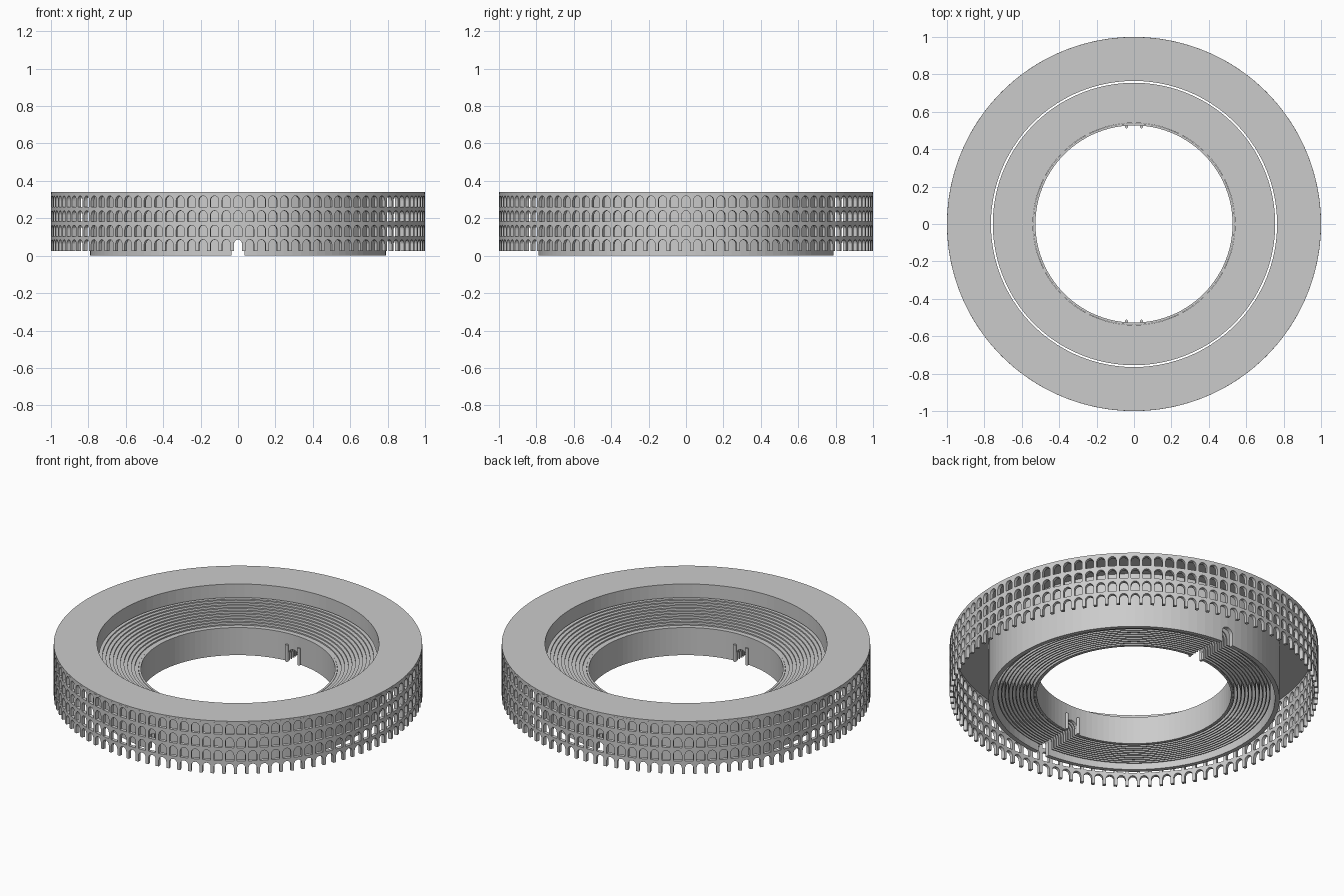
import bpy, bmesh, math

if "Cube" in bpy.data.objects:
    bpy.data.objects.remove(bpy.data.objects["Cube"])

stone = bpy.data.materials.new("grey_stone")
stone.diffuse_color = (0.6, 0.6, 0.6, 1)
stone.use_nodes = True
stone.node_tree.nodes["Principled BSDF"].inputs["Base Color"].default_value = stone.diffuse_color

BAYS = 100      # arches around the outer wall
Z_LOW = 0.025   # underside of the arcade and seating


def finish(bm, name):
    me = bpy.data.meshes.new(name)
    bm.to_mesh(me)
    bm.free()
    me.materials.append(stone)
    ob = bpy.data.objects.new(name, me)
    bpy.context.collection.objects.link(ob)
    return ob


def lathe(name, profile, segs=BAYS):
    """Turn a closed (radius, height) profile around z."""
    bm = bmesh.new()
    rings = []
    for i in range(segs):
        a = 2 * math.pi * i / segs
        rings.append([bm.verts.new((r * math.cos(a), r * math.sin(a), z)) for r, z in profile])
    n = len(profile)
    for i in range(segs):
        p, q = rings[i], rings[(i + 1) % segs]
        for j in range(n):
            k = (j + 1) % n
            bm.faces.new((p[j], q[j], q[k], p[k]))
    bmesh.ops.recalc_face_normals(bm, faces=bm.faces)
    return finish(bm, name)


# passage cutter running front to back, arched section
def passage_cutter():
    bm = bmesh.new()
    w, spring = 0.036, 0.065
    section = [(-w, -0.02), (w, -0.02)]
    section += [(w * math.cos(math.pi * k / 10), spring + w * math.sin(math.pi * k / 10)) for k in range(11)]
    face = bm.faces.new([bm.verts.new((x, -0.9, z)) for x, z in section])
    out = bmesh.ops.extrude_face_region(bm, geom=[face])
    moved = [v for v in out["geom"] if isinstance(v, bmesh.types.BMVert)]
    bmesh.ops.translate(bm, verts=moved, vec=(0, 1.8, 0))
    bmesh.ops.recalc_face_normals(bm, faces=bm.faces)
    ob = finish(bm, "passage_cutter")
    ob.hide_render = True
    ob.hide_viewport = False
    ob.display_type = 'WIRE'
    return ob


cutter = passage_cutter()


def cut_passage(ob):
    m = ob.modifiers.new("passage", 'BOOLEAN')
    m.operation = 'DIFFERENCE'
    m.solver = 'EXACT'
    m.object = cutter


# outer arcade: four tiers of open arches on a thin wall
def arcade():
    bm = bmesh.new()
    bay = 2 * math.pi / BAYS
    half, cols = 0.0225, 8

    def quad(u0, u1, a0, a1, b1, b0):
        pts = ((u0, a0), (u1, a1), (u1, b1), (u0, b0))
        bm.faces.new([bm.verts.new((math.cos(u), math.sin(u), z)) for u, z in pts])

    # (base, sill, spring, arch crown, top) of each tier
    tiers = [(0.025, 0.025, 0.062, 0.086, 0.095),
             (0.095, 0.103, 0.139, 0.163, 0.173),
             (0.173, 0.182, 0.217, 0.241, 0.251),
             (0.251, 0.261, 0.296, 0.320, 0.331)]
    angles = [math.pi - math.pi * k / cols for k in range(cols + 1)]
    for i in range(BAYS):
        c = -math.pi / 2 + i * bay
        us = [c + half * math.cos(a) for a in angles]
        for base, sill, spring, crown, top in tiers:
            zs = [spring + (crown - spring) * math.sin(a) for a in angles]
            levels = [base, spring, top] if sill == base else [base, sill, spring, top]
            for lo, hi in zip(levels, levels[1:]):      # piers
                quad(c - bay / 2, us[0], lo, lo, hi, hi)
                quad(us[-1], c + bay / 2, lo, lo, hi, hi)
            for k in range(cols):                       # spandrels and sills
                quad(us[k], us[k + 1], zs[k], zs[k + 1], top, top)
                if sill > base:
                    quad(us[k], us[k + 1], base, base, sill, sill)
    bmesh.ops.remove_doubles(bm, verts=bm.verts, dist=0.0002)
    ob = finish(bm, "outer_arcade")
    s = ob.modifiers.new("thickness", 'SOLIDIFY')
    s.thickness = 0.02
    s.offset = -1


arcade()

# flat roof ring with the inner ring wall standing on the ground
roof = lathe("roof_and_inner_wall", [(0.765, 0), (0.765, 0.34), (1.0, 0.34),
                                     (1.0, 0.33), (0.79, 0.33), (0.79, 0)])
cut_passage(roof)

# wall around the open arena
arena = lathe("arena_wall", [(0.527, Z_LOW), (0.527, 0.19), (0.539, 0.19), (0.539, Z_LOW)])
cut_passage(arena)

# stepped seating, each tier a riser with a thin tread
STEPS = 11
width = (0.755 - 0.54) / STEPS
t = 0.006
for i in range(STEPS):
    r0 = 0.54 + i * width
    r1 = r0 + width
    z = 0.185 + 0.0075 * (i + 0.5)
    tier = lathe("seating_tier", [(r0, Z_LOW), (r0, z), (r1, z), (r1, z - t),
                                  (r0 + t, z - t), (r0 + t, Z_LOW)])
    cut_passage(tier)

# gate posts at both arena entrances
for sx in (-1, 1):
    for sy in (-1, 1):
        bpy.ops.mesh.primitive_cylinder_add(vertices=12, radius=0.008, depth=0.1,
                                            location=(sx * 0.04, sy * 0.519, Z_LOW + 0.05))
        post = bpy.context.object
        post.name = "gate_post"
        post.data.materials.append(stone)
